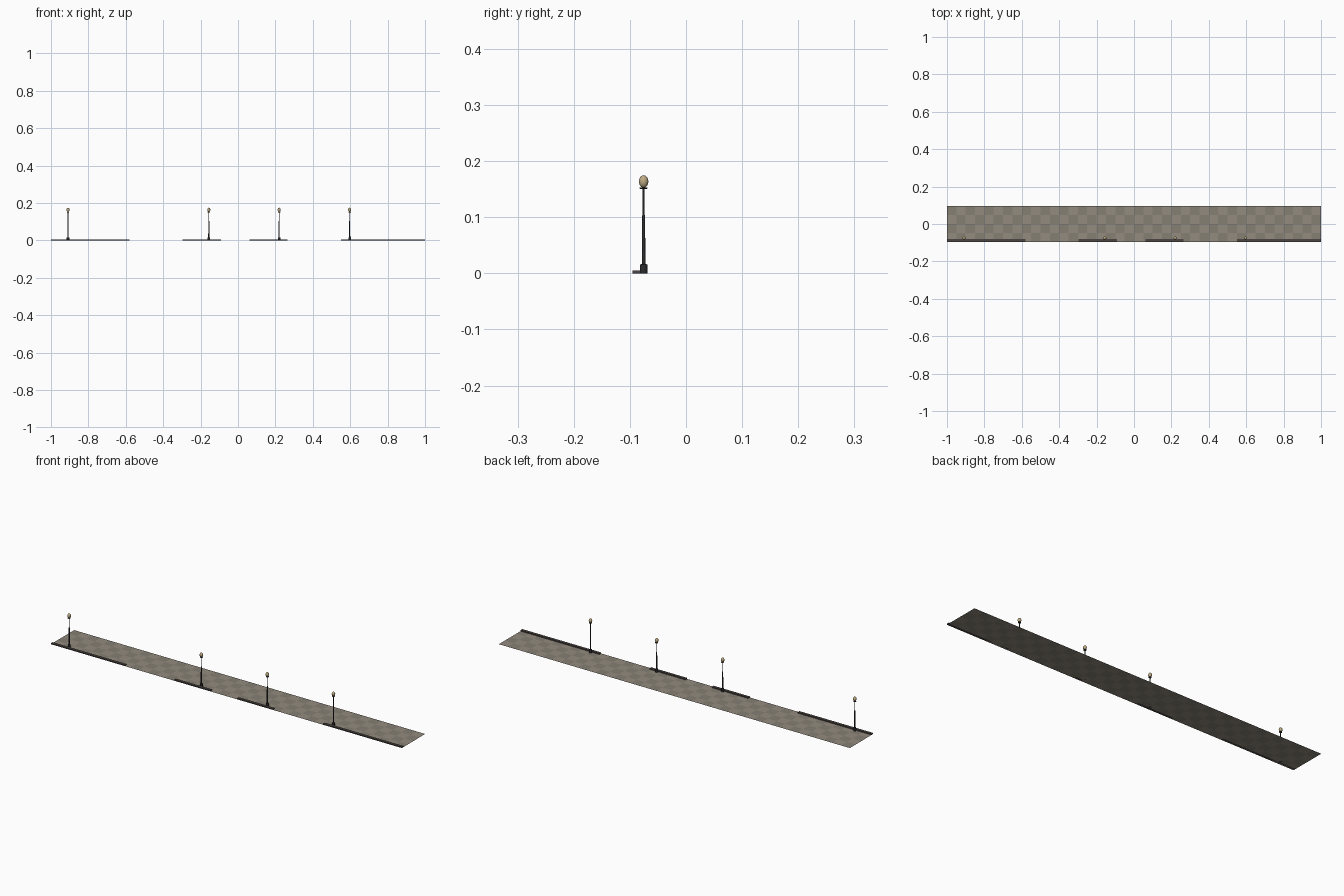
import bpy, bmesh, math

if "Cube" in bpy.data.objects:
    bpy.data.objects.remove(bpy.data.objects["Cube"])


def material(name, rgb):
    m = bpy.data.materials.new(name)
    m.diffuse_color = (*rgb, 1)
    m.use_nodes = True
    m.node_tree.nodes["Principled BSDF"].inputs["Base Color"].default_value = m.diffuse_color
    return m


iron = material("iron", (0.025, 0.025, 0.028))
glow = material("lamp_glass", (0.52, 0.41, 0.23))
kerb_mat = material("kerb_stone", (0.07, 0.06, 0.055))
pave_light = material("paving_light", (0.29, 0.26, 0.21))
pave_dark = material("paving_dark", (0.24, 0.215, 0.175))


def finish(name, bm, mats, smooth=False):
    me = bpy.data.meshes.new(name)
    bm.to_mesh(me)
    bm.free()
    for m in mats:
        me.materials.append(m)
    ob = bpy.data.objects.new(name, me)
    bpy.context.collection.objects.link(ob)
    if smooth:
        bpy.ops.object.select_all(action='DESELECT')
        ob.select_set(True)
        bpy.context.view_layer.objects.active = ob
        bpy.ops.object.shade_smooth_by_angle(angle=math.radians(40))
    return ob


def lathe(name, profile, mat, x, y, sides):
    # spin an (r, z) profile about a vertical axis at x, y
    bm = bmesh.new()
    vs = [bm.verts.new((r, 0, z)) for r, z in profile]
    es = [bm.edges.new(p) for p in zip(vs, vs[1:])]
    bmesh.ops.spin(bm, geom=vs + es, cent=(0, 0, 0), axis=(0, 0, 1),
                   angle=math.tau, steps=sides, use_merge=True)
    bmesh.ops.remove_doubles(bm, verts=bm.verts, dist=1e-5)
    bmesh.ops.recalc_face_normals(bm, faces=bm.faces)
    bmesh.ops.translate(bm, verts=bm.verts, vec=(x, y, 0))
    return finish(name, bm, [mat], True)


# pavement sheet with a checkered paving pattern
NX, NY, W = 40, 4, 0.095
bm = bmesh.new()
grid = [[bm.verts.new((-1 + 2 * i / NX, -W + 2 * W * j / NY, 0))
         for j in range(NY + 1)] for i in range(NX + 1)]
for i in range(NX):
    for j in range(NY):
        f = bm.faces.new((grid[i][j], grid[i + 1][j],
                          grid[i + 1][j + 1], grid[i][j + 1]))
        f.material_index = (i + j) % 2
finish("pavement", bm, [pave_light, pave_dark])

# kerb stones along the front edge, with gaps between them
for n, (x0, x1) in enumerate([(-1, -0.58), (-0.297, -0.091),
                              (0.061, 0.265), (0.55, 1)]):
    bm = bmesh.new()
    bmesh.ops.create_cube(bm, size=1)
    bmesh.ops.scale(bm, verts=bm.verts, vec=(x1 - x0, 0.014, 0.0055))
    bmesh.ops.translate(bm, verts=bm.verts,
                        vec=((x0 + x1) / 2, -0.088, 0.00275))
    finish(f"kerb_{n + 1}", bm, [kerb_mat])

# street lamps: stepped iron post and egg-shaped globe
post = [(0, 0), (0.0068, 0), (0.0068, 0.016), (0.0032, 0.0165),
        (0.0026, 0.103), (0.0018, 0.104), (0.0018, 0.15),
        (0.0072, 0.151), (0.0072, 0.153), (0, 0.153)]
globe = []
for k in range(11):
    a = math.pi * k / 10
    globe.append((0.0084 * math.sin(a) if 0 < k < 10 else 0,
                  0.1638 - 0.0112 * math.cos(a)))
for n, x in enumerate([-0.909, -0.156, 0.220, 0.597]):
    lathe(f"lamp_post_{n + 1}", post, iron, x, -0.0755, 12)
    lathe(f"lamp_globe_{n + 1}", globe, glow, x, -0.0755, 16)
